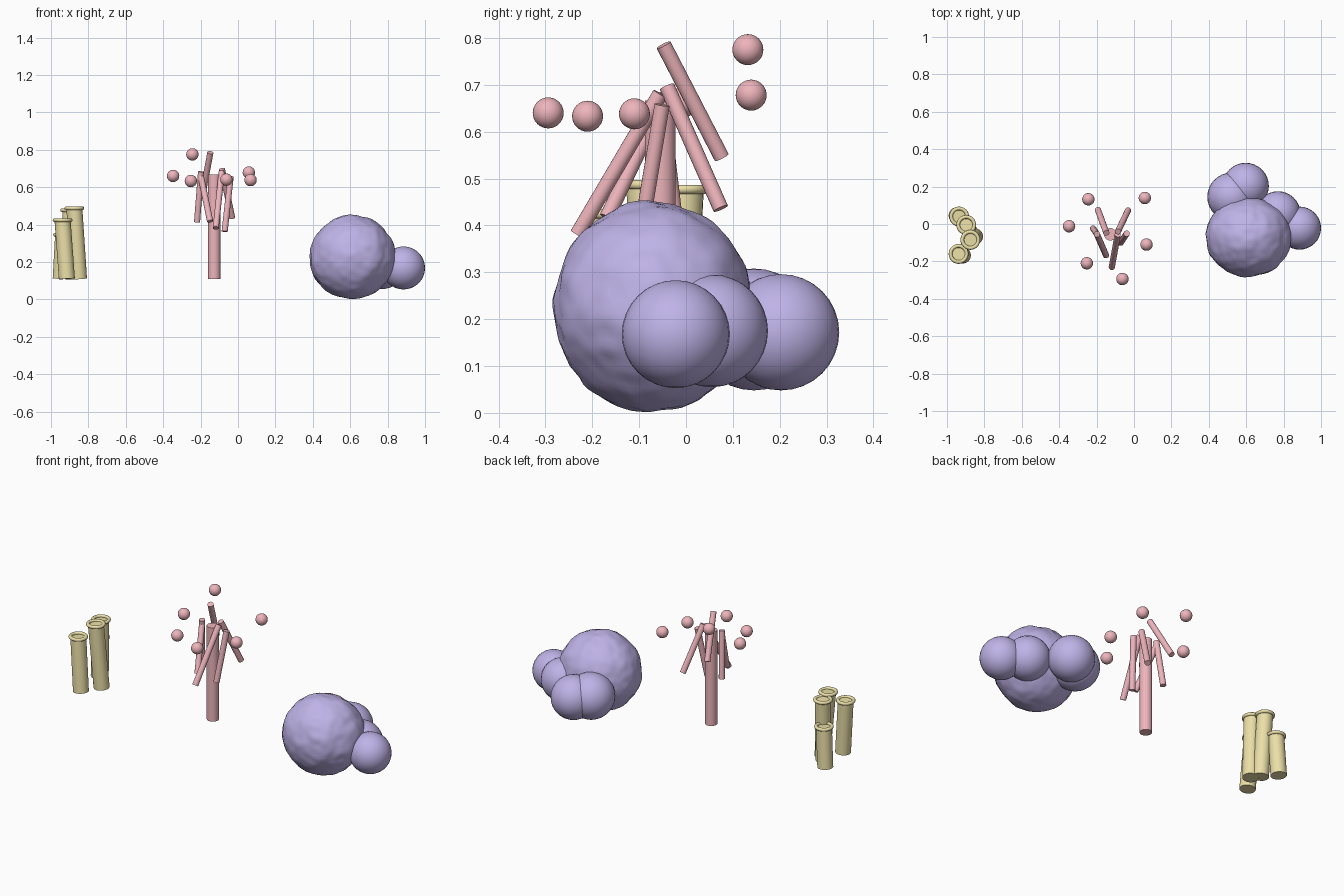
import bpy, math
from mathutils import Vector, noise

if "Cube" in bpy.data.objects:
    bpy.data.objects.remove(bpy.data.objects["Cube"])


def material(name, color):
    m = bpy.data.materials.new(name)
    m.diffuse_color = (*color, 1)
    m.use_nodes = True
    m.node_tree.nodes["Principled BSDF"].inputs["Base Color"].default_value = m.diffuse_color
    return m


PURPLE = material("lilac", (0.52, 0.45, 0.80))
PINK = material("pink", (0.85, 0.46, 0.50))
YELLOW = material("straw", (0.83, 0.74, 0.39))


def finish(name, mat):
    ob = bpy.context.object
    ob.name = name
    ob.data.materials.append(mat)
    bpy.ops.object.shade_smooth_by_angle(angle=math.radians(40))
    return ob


def ball(name, center, radius, mat):
    bpy.ops.mesh.primitive_uv_sphere_add(segments=32, ring_count=16, radius=radius, location=center)
    return finish(name, mat)


def rod(name, a, b, radius, mat, sides=24):
    a, b = Vector(a), Vector(b)
    d = b - a
    bpy.ops.mesh.primitive_cylinder_add(vertices=sides, radius=radius, depth=d.length, location=(a + b) / 2)
    bpy.context.object.rotation_euler = d.to_track_quat('Z', 'Y').to_euler()
    return finish(name, mat)


# boulder coral: a lumpy main mass with smooth lobes behind it
bpy.ops.mesh.primitive_ico_sphere_add(subdivisions=5, radius=1, location=(0.612, -0.07, 0.226))
boulder = bpy.context.object
for v in boulder.data.vertices:
    n = v.co.normalized()
    lump = 1 + 0.03 * noise.noise(n * 2.2) + 0.02 * noise.noise(n * 6)
    v.co = Vector((n.x * 0.228, n.y * 0.212, n.z * 0.224)) * lump
finish("boulder_coral", PURPLE)

lobes = [((0.885, -0.022, 0.168), 0.115), ((0.77, 0.055, 0.175), 0.12),
         ((0.597, 0.203, 0.172), 0.124), ((0.522, 0.145, 0.178), 0.13)]
for i, (c, r) in enumerate(lobes):
    ball(f"boulder_lobe_{i + 1}", c, r, PURPLE)

# branching coral: trunk, leaning branches and floating tips
trunk = Vector((-0.127, -0.055, 0))
rod("branch_coral_trunk", trunk + Vector((0, 0, 0.11)), trunk + Vector((0, 0, 0.667)), 0.033, PINK)
# tip position, branch centre height, branch vertical half extent
branches = [((-0.244, 0.132, 0.775), 0.665, 0.120), ((-0.347, -0.012, 0.660), 0.548, 0.135),
            ((-0.252, -0.210, 0.633), 0.535, 0.118), ((-0.062, -0.294, 0.640), 0.531, 0.150),
            ((0.058, 0.139, 0.678), 0.566, 0.130), ((0.067, -0.110, 0.638), 0.510, 0.147)]
for i, (tip, z, half) in enumerate(branches):
    out = Vector((tip[0], tip[1], 0)) - trunk
    s, c = out.y / out.length, out.x / out.length
    mid = trunk + out * 0.37 + Vector((0, 0, z))
    lean = Vector((-0.42 * s * c, -0.61 * s, 1)) * half
    rod(f"coral_branch_{i + 1}", mid - lean, mid + lean, 0.0165, PINK, 16)
    ball(f"coral_tip_{i + 1}", tip, 0.033, PINK)

# tube sponges: leaning tubes with a rounded rim (base, top)
tubes = [((-0.948, 0.046, 0.11), (-0.935, 0.040, 0.345)),
         ((-0.885, -0.025, 0.11), (-0.897, -0.005, 0.477)),
         ((-0.850, -0.066, 0.11), (-0.875, -0.085, 0.487)),
         ((-0.915, -0.168, 0.11), (-0.938, -0.160, 0.424))]
for i, (base, top) in enumerate(tubes):
    rod(f"sponge_tube_{i + 1}", base, top, 0.043, YELLOW)
    bpy.ops.mesh.primitive_torus_add(location=top, major_radius=0.043, minor_radius=0.01,
                                     major_segments=32, minor_segments=10)
    finish(f"sponge_rim_{i + 1}", YELLOW)
